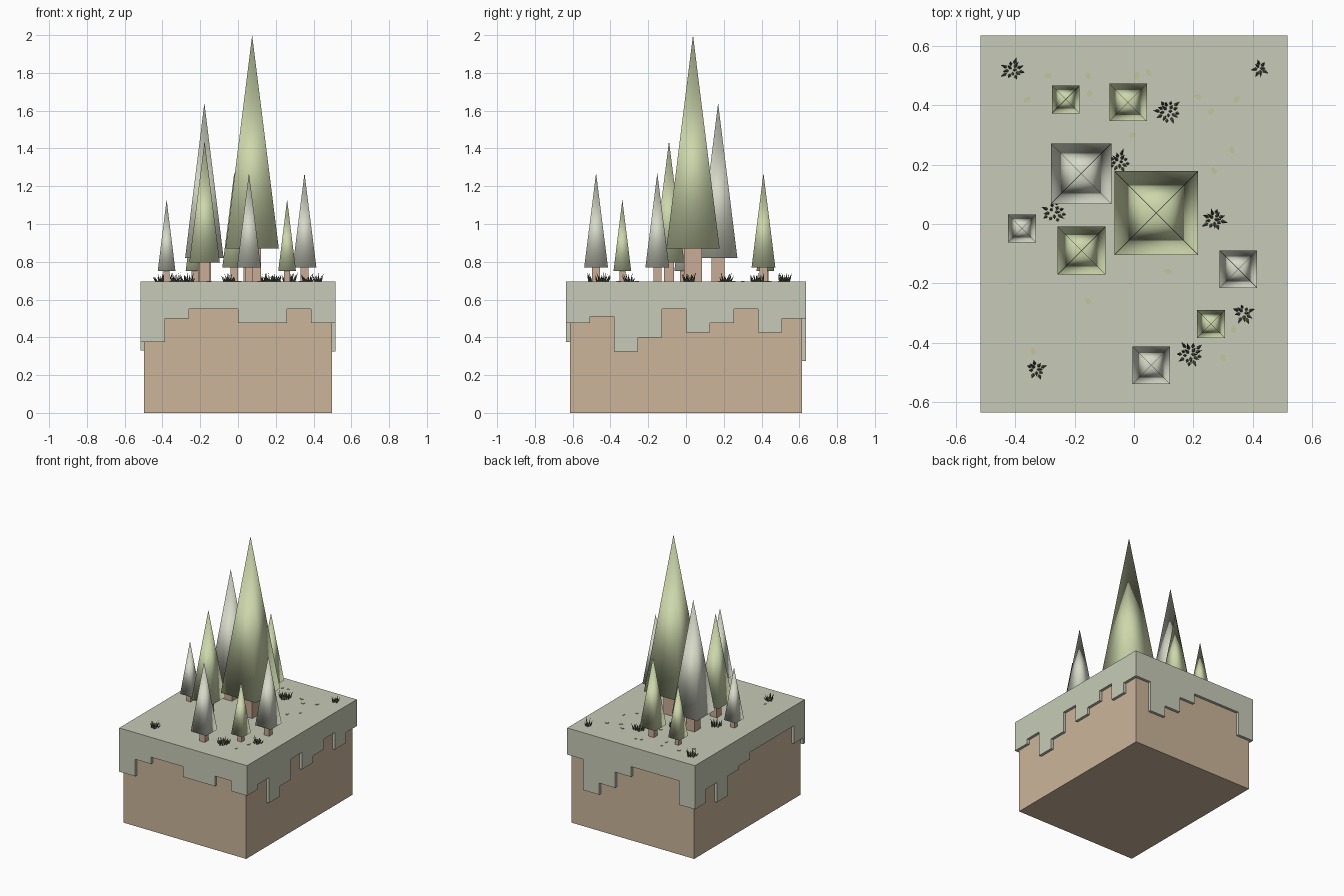
import bpy, bmesh, math, random
from mathutils import Matrix, Vector

cube = bpy.data.objects.get("Cube")
if cube:
    bpy.data.objects.remove(cube, do_unlink=True)
random.seed(4)


def material(name, rgb):
    linear = [((c / 255 + 0.055) / 1.055) ** 2.4 for c in rgb] + [1]
    m = bpy.data.materials.new(name)
    m.use_nodes = True
    m.diffuse_color = linear
    bsdf = m.node_tree.nodes["Principled BSDF"]
    bsdf.inputs["Base Color"].default_value = linear
    bsdf.inputs["Roughness"].default_value = 0.9
    return m


TURF = material("sage turf", (199, 203, 183))
EARTH = material("tan earth", (203, 181, 154))
BARK = material("brown bark", (200, 174, 150))
GREEN = material("leaf green", (206, 215, 172))
PALE = material("pale grey green", (214, 217, 200))
BLADE = material("dark olive", (92, 97, 77))
LEAF = material("yellow green", (193, 198, 155))


def finish(name, bm, mat, smooth=False):
    bmesh.ops.recalc_face_normals(bm, faces=bm.faces)
    mesh = bpy.data.meshes.new(name)
    bm.to_mesh(mesh)
    bm.free()
    mesh.materials.append(mat)
    for p in mesh.polygons:
        p.use_smooth = smooth
    ob = bpy.data.objects.new(name, mesh)
    bpy.context.collection.objects.link(ob)
    return ob


def box(name, x, y, hx, hy, z0, z1, mat):
    bm = bmesh.new()
    place = Matrix.Translation((x, y, (z0 + z1) / 2)) @ Matrix.Diagonal((2 * hx, 2 * hy, z1 - z0, 1))
    bmesh.ops.create_cube(bm, size=1, matrix=place)
    return finish(name, bm, mat)


# Earth block and turf plate
HX, HY, TOP, THICK = 0.517, 0.635, 0.695, 0.02
PLATE = TOP - THICK
box("earth_block", 0, 0, HX - THICK, HY - THICK, 0, PLATE, EARTH)
box("turf_plate", 0, 0, HX, HY, PLATE, TOP, TURF)


# Stepped turf skirts hanging on each side
def skirt(name, turn, half, dist, bottoms):
    step = 2 * half / len(bottoms)
    pts = [(half, PLATE), (-half, PLATE)]
    for i, z in enumerate(bottoms):
        if pts[-1][1] != z:
            pts.append((-half + i * step, z))
        if i + 1 == len(bottoms) or bottoms[i + 1] != z:
            pts.append((-half + (i + 1) * step, z))
    bm = bmesh.new()
    face = bm.faces.new([bm.verts.new((u, -dist, z)) for u, z in pts])
    ext = bmesh.ops.extrude_face_region(bm, geom=[face])
    moved = [g for g in ext["geom"] if isinstance(g, bmesh.types.BMVert)]
    bmesh.ops.translate(bm, verts=moved, vec=(0, THICK, 0))
    bm.transform(Matrix.Rotation(math.radians(turn), 4, 'Z'))
    finish(name, bm, TURF)


skirt("front_skirt", 0, HX, HY, [.375, .5, .55, .55, .475, .475, .55, .475])
skirt("right_skirt", 90, HY, HX, [.475, .51, .325, .4, .55, .425, .475, .55, .425, .5])
skirt("back_skirt", 180, HX, HY, [.5, .275, .36, .475, .55, .55, .55, .375])
skirt("left_skirt", 270, HY, HX, [.375, .475, .33, .475, .5, .55, .55, .55, .55, .42])


# Trees: square trunk and four-sided smooth crown
def tree(i, x, y, half, z0, z1, mat):
    box(f"trunk_{i}", x, y, half / 3, half / 3, TOP, z0 + 0.01, BARK)
    bm = bmesh.new()
    place = Matrix.Translation((x, y, (z0 + z1) / 2)) @ Matrix.Rotation(math.pi / 4, 4, 'Z')
    bmesh.ops.create_cone(bm, cap_ends=True, segments=4, radius1=half * math.sqrt(2),
                          radius2=0, depth=z1 - z0, matrix=place)
    bmesh.ops.remove_doubles(bm, verts=bm.verts, dist=0.0001)
    finish(f"crown_{i}", bm, mat, smooth=True)


SMALL, MEDIUM = (.047, .75, 1.13), (.063, .77, 1.27)
TREES = [
    (.075, .037, (.141, .87, 2.0), GREEN), (-.178, .17, (.102, .82, 1.64), PALE),
    (-.177, -.09, (.081, .795, 1.44), GREEN), (-.02, .41, MEDIUM, GREEN),
    (-.23, .42, SMALL, GREEN), (-.378, -.015, SMALL, PALE),
    (.352, -.152, MEDIUM, PALE), (.26, -.337, SMALL, GREEN), (.058, -.476, MEDIUM, PALE),
]
for i, (x, y, size, mat) in enumerate(TREES):
    tree(i + 1, x, y, *size, mat)


# Grass tufts: thin leaning spikes
def tuft(i, x, y, radius, count):
    bm = bmesh.new()
    for k in range(count):
        a = k * 2.4
        r = radius * math.sqrt((k + 0.5) / count)
        out = Vector((math.cos(a), math.sin(a), 0))
        base = Vector((x, y, TOP - 0.003)) + out * r * 0.8
        side = Vector((-out.y, out.x, 0)) * 0.006
        ring = [bm.verts.new(base + v) for v in (side, out * 0.006, -side, -out * 0.006)]
        tip = base + out * random.uniform(.008, .022) + Vector((0, 0, random.uniform(.025, .055)))
        top = bm.verts.new(tip)
        bm.faces.new(ring)
        for n in range(4):
            bm.faces.new((ring[n], ring[(n + 1) % 4], top))
    finish(f"grass_tuft_{i}", bm, BLADE)


TUFTS = [(-.41, .52, .035, 14), (.425, .525, .022, 8), (.115, .38, .042, 18),
         (-.05, .21, .035, 14), (-.27, .04, .04, 14), (.27, .015, .035, 14),
         (.37, -.3, .03, 11), (.19, -.44, .042, 18), (-.33, -.49, .03, 11)]
for i, spec in enumerate(TUFTS):
    tuft(i + 1, *spec)

# Fallen leaves lying on the turf
SPOTS = [(-.29, .5), (-.36, .42), (-.15, .44), (-.155, .5), (.05, .51), (.01, .5),
         (.215, .43), (.26, .38), (.345, .42), (-.005, .3), (.33, .25), (.27, .18),
         (.115, -.16), (-.155, -.26), (-.34, -.43), (.3, -.45), (.335, -.355)]
bm = bmesh.new()
for x, y in SPOTS:
    place = (Matrix.Translation((x, y, TOP + 0.002))
             @ Matrix.Rotation(random.uniform(0, 6), 4, 'Z') @ Matrix.Diagonal((1, 0.65, 1, 1)))
    bmesh.ops.create_cone(bm, cap_ends=True, segments=6, radius1=0.014, radius2=0.014,
                          depth=0.004, matrix=place)
finish("fallen_leaves", bm, LEAF)
